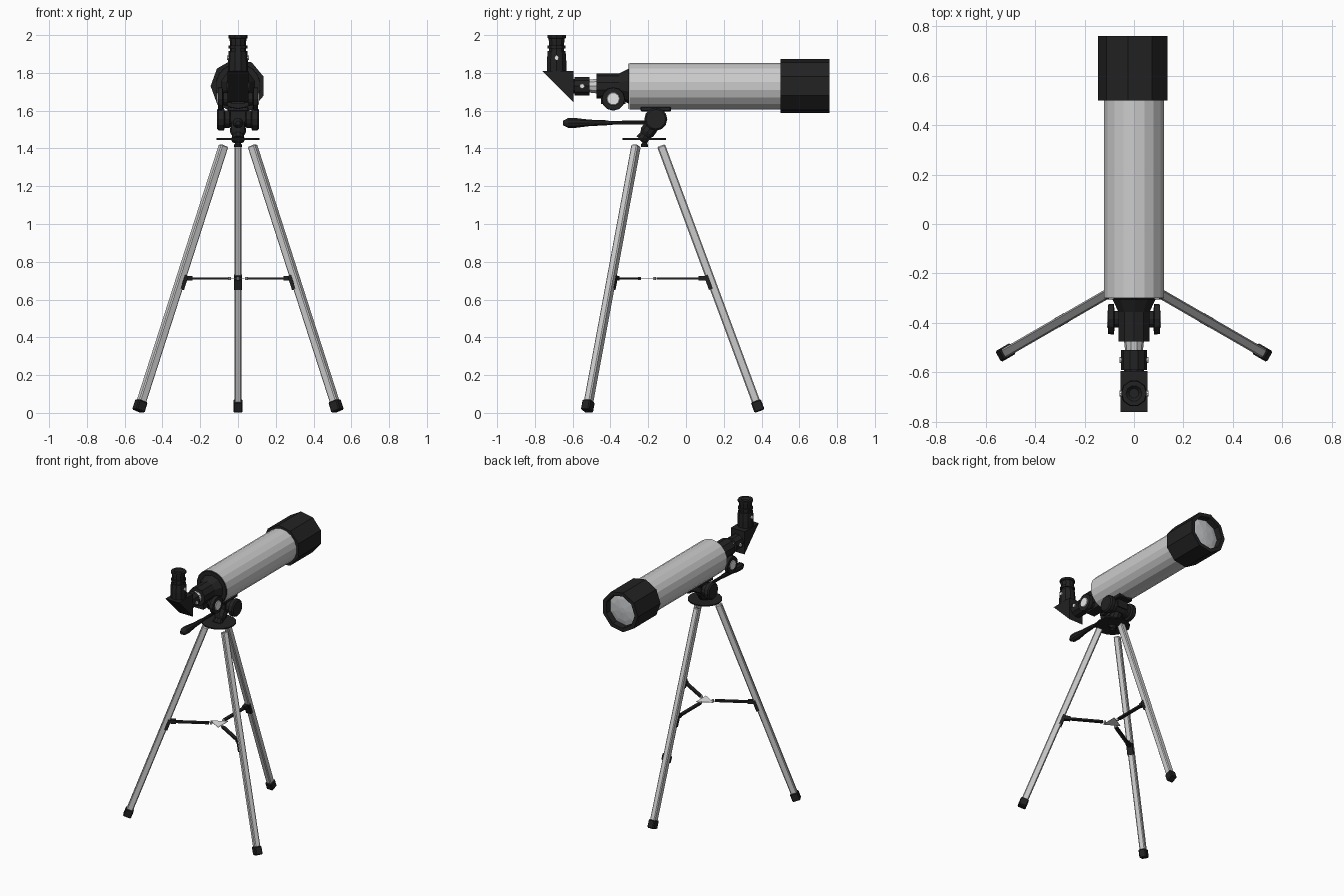
import bpy, bmesh, math
from mathutils import Vector

if "Cube" in bpy.data.objects:
    bpy.data.objects.remove(bpy.data.objects["Cube"])


def material(name, r, g, b):
    m = bpy.data.materials.new(name)
    m.diffuse_color = (r, g, b, 1)
    m.use_nodes = True
    m.node_tree.nodes["Principled BSDF"].inputs["Base Color"].default_value = m.diffuse_color
    return m


BLACK = material("black_plastic", 0.016, 0.016, 0.017)
SILVER = material("silver_metal", 0.60, 0.60, 0.60)
GLASS = material("lens_glass", 0.55, 0.56, 0.57)
WHITE = material("white_metal", 0.88, 0.88, 0.88)


def finish(name, bm, mat, bevel=0):
    bmesh.ops.recalc_face_normals(bm, faces=bm.faces)
    me = bpy.data.meshes.new(name)
    bm.to_mesh(me)
    bm.free()
    me.materials.append(mat)
    ob = bpy.data.objects.new(name, me)
    bpy.context.collection.objects.link(ob)
    if bevel:
        mod = ob.modifiers.new("bevel", 'BEVEL')
        mod.width, mod.segments = bevel, 1
    return ob


def lathe(name, origin, axis, profile, mat, n=10, rot=0.0, hint=(0, 0, 1), su=1, sv=1, bevel=0):
    """Sweep (distance, radius) pairs around an axis with n flat sides."""
    o, a, h = Vector(origin), Vector(axis).normalized(), Vector(hint)
    if abs(a.dot(h)) > 0.99:
        h = Vector((0, 1, 0))
    u = a.cross(h).normalized()
    v = u.cross(a)
    bm = bmesh.new()
    rings = []
    for t, r in profile:
        ring = []
        for i in range(n):
            w = math.radians(rot) + math.tau * i / n
            ring.append(bm.verts.new(o + a * t + u * (r * su * math.cos(w)) + v * (r * sv * math.sin(w))))
        rings.append(ring)
    for p, q in zip(rings, rings[1:]):
        for i in range(n):
            j = (i + 1) % n
            bm.faces.new((p[i], p[j], q[j], q[i]))
    bm.faces.new(rings[0])
    bm.faces.new(rings[-1])
    return finish(name, bm, mat, bevel)


def bar(name, p0, p1, wide, deep, mat, hint=(0, 0, 1), bevel=0):
    """Rectangular bar between two points."""
    d = Vector(p1) - Vector(p0)
    k = math.sqrt(0.5)
    return lathe(name, p0, d, [(0, k), (d.length, k)], mat, 4, 45, hint, wide, deep, bevel)


Y, X, Z = (0, 1, 0), (1, 0, 0), (0, 0, 1)
TZ = 1.73  # optical axis height

# Main tube, rear cap, open hood and recessed lens
lathe("main_tube", (0, -0.30, TZ), Y, [(0, 0.123), (0.82, 0.123)], SILVER, 18, 10)
lathe("rear_cap", (0, -0.305, TZ), Y, [(0, 0.118), (0.004, 0.122)], BLACK, 18, 10)
lathe("lens_hood", (0, 0.50, TZ), Y,
      [(0, 0.12), (0, 0.145), (0.26, 0.145), (0.26, 0.118), (0.215, 0.115)], BLACK, 9, 100)
lathe("front_lens", (0, 0.717, TZ), Y, [(0, 0.114), (0.008, 0.08), (0.014, 0.02)], GLASS, 9, 100)

# Focuser housing, draw tube and collar
lathe("focuser_housing", (0, -0.475, TZ), Y,
      [(0, 0.066), (0.12, 0.066), (0.17, 0.092)], BLACK, 10, 18)
bar("focuser_rack_block", (0, -0.45, 1.67), (0, -0.32, 1.67), 0.07, 0.07, BLACK)
lathe("draw_tube", (0, -0.52, TZ), Y, [(0, 0.035), (0.06, 0.042)], SILVER, 10)
lathe("diagonal_collar", (0, -0.60, TZ), Y, [(0, 0.04), (0.01, 0.04), (0.01, 0.052), (0.09, 0.052)], BLACK, 10)

# Focus knobs and collar screws on both sides
for side, s in (("left", -1), ("right", 1)):
    ax = (s, 0, 0)
    lathe(side + "_focus_knob", (0, -0.385, 1.662), ax,
          [(0, 0.02), (0.055, 0.02), (0.055, 0.034), (0.078, 0.034), (0.082, 0.062), (0.106, 0.06)], BLACK, 12)
    lathe(side + "_knob_cap", (s * 0.106, -0.385, 1.662), ax, [(0, 0.035), (0.004, 0.032)], WHITE, 10)
    lathe(side + "_collar_screw", (s * 0.04, -0.55, TZ), ax,
          [(0, 0.008), (0.012, 0.008), (0.012, 0.013), (0.019, 0.013)], WHITE, 8)

# Wedge-shaped star diagonal
bm = bmesh.new()
tri = [(-0.76, 1.81), (-0.595, 1.81), (-0.595, 1.645)]
face = bm.faces.new([bm.verts.new((-0.055, y, z)) for y, z in tri])
ext = bmesh.ops.extrude_face_region(bm, geom=[face])
bmesh.ops.translate(bm, vec=(0.11, 0, 0), verts=[g for g in ext["geom"] if isinstance(g, bmesh.types.BMVert)])
# the extruded starting face stays as the left wall
finish("star_diagonal", bm, BLACK)

# Eyepiece and its holder
lathe("eyepiece_holder", (0, -0.685, 1.80), Z, [(0, 0.054), (0.06, 0.054), (0.115, 0.05)], BLACK, 10)
lathe("eyepiece", (0, -0.685, 1.91), Z,
      [(0, 0.042), (0.02, 0.042), (0.02, 0.05), (0.036, 0.05), (0.036, 0.041), (0.072, 0.045),
       (0.074, 0.051), (0.09, 0.051), (0.09, 0.032), (0.078, 0.02)], BLACK, 10)
for side, s in (("left", -1), ("right", 1)):
    lathe(side + "_eyepiece_screw", (s * 0.04, -0.685, 1.88), (s, 0, 0), [(0, 0.012), (0.018, 0.012)], WHITE, 8)

# Mount head: saddle, tilt barrel with end knobs, neck and round plate
bar("saddle", (0, -0.24, 1.608), (0, -0.08, 1.608), 0.11, 0.026, BLACK, bevel=0.005)
lathe("tilt_barrel", (-0.11, -0.16, 1.555), X,
      [(0, 0.052), (0.008, 0.061), (0.035, 0.061), (0.04, 0.046), (0.065, 0.046), (0.07, 0.04), (0.15, 0.04),
       (0.155, 0.046), (0.18, 0.046), (0.185, 0.061), (0.212, 0.061), (0.22, 0.052)], BLACK, 12)
bar("saddle_post", (0, -0.16, 1.54), (0, -0.16, 1.61), 0.08, 0.09, BLACK)
lathe("mount_neck", (0, -0.235, 1.445), (0, 0.065, 0.09),
      [(0, 0.036), (0.03, 0.03), (0.05, 0.042), (0.11, 0.04)], BLACK, 10)
lathe("mount_plate", (0, -0.22, 1.446), Z, [(0, 0.115), (0.008, 0.115)], BLACK, 16)
lathe("mount_bolt", (0, -0.22, 1.408), Z, [(0, 0.02), (0.012, 0.02), (0.022, 0.012), (0.042, 0.03)], BLACK, 10)

# Pan handle with swollen grip
lathe("pan_handle", (0, -0.17, 1.537), (0, -1, -0.005),
      [(0, 0.011), (0.24, 0.011), (0.25, 0.014), (0.34, 0.018), (0.42, 0.028), (0.455, 0.027), (0.482, 0.012)],
      BLACK, 10)

# Tripod: three legs around the mount axis, with feet and folding spreader arms
for name, deg in (("back", 90), ("front_right", -30), ("front_left", 210)):
    c, s = math.cos(math.radians(deg)), math.sin(math.radians(deg))

    def at(r, z):
        return Vector((c * r, -0.22 + s * r, z))

    def on_leg(z, off=0.0):
        return at(0.088 + (1.415 - z) * 0.371 + off, z)

    out = (c, s, 0)
    bar(name + "_leg", on_leg(0.03), on_leg(1.415), 0.039, 0.044, SILVER, out, bevel=0.006)
    bar(name + "_foot", on_leg(0.009), on_leg(0.064), 0.05, 0.056, BLACK, out, bevel=0.006)
    bar(name + "_arm_bracket", on_leg(0.655, -0.018), on_leg(0.728, -0.018), 0.041, 0.022, BLACK, out)
    bar(name + "_bracket_lug", at(0.285, 0.713), at(0.34, 0.713), 0.026, 0.026, BLACK)
    bar(name + "_spreader_arm", at(0.065, 0.711), at(0.30, 0.711), 0.024, 0.012, BLACK)
    lathe(name + "_arm_pin", at(0.052, 0.703), Z, [(0, 0.008), (0.016, 0.008)], WHITE, 8)

# Thin plate joining the spreader arms
lathe("spreader_plate", (0, -0.22, 0.7095), Z, [(0, 0.068), (0.003, 0.068)], WHITE, 3, 0)
